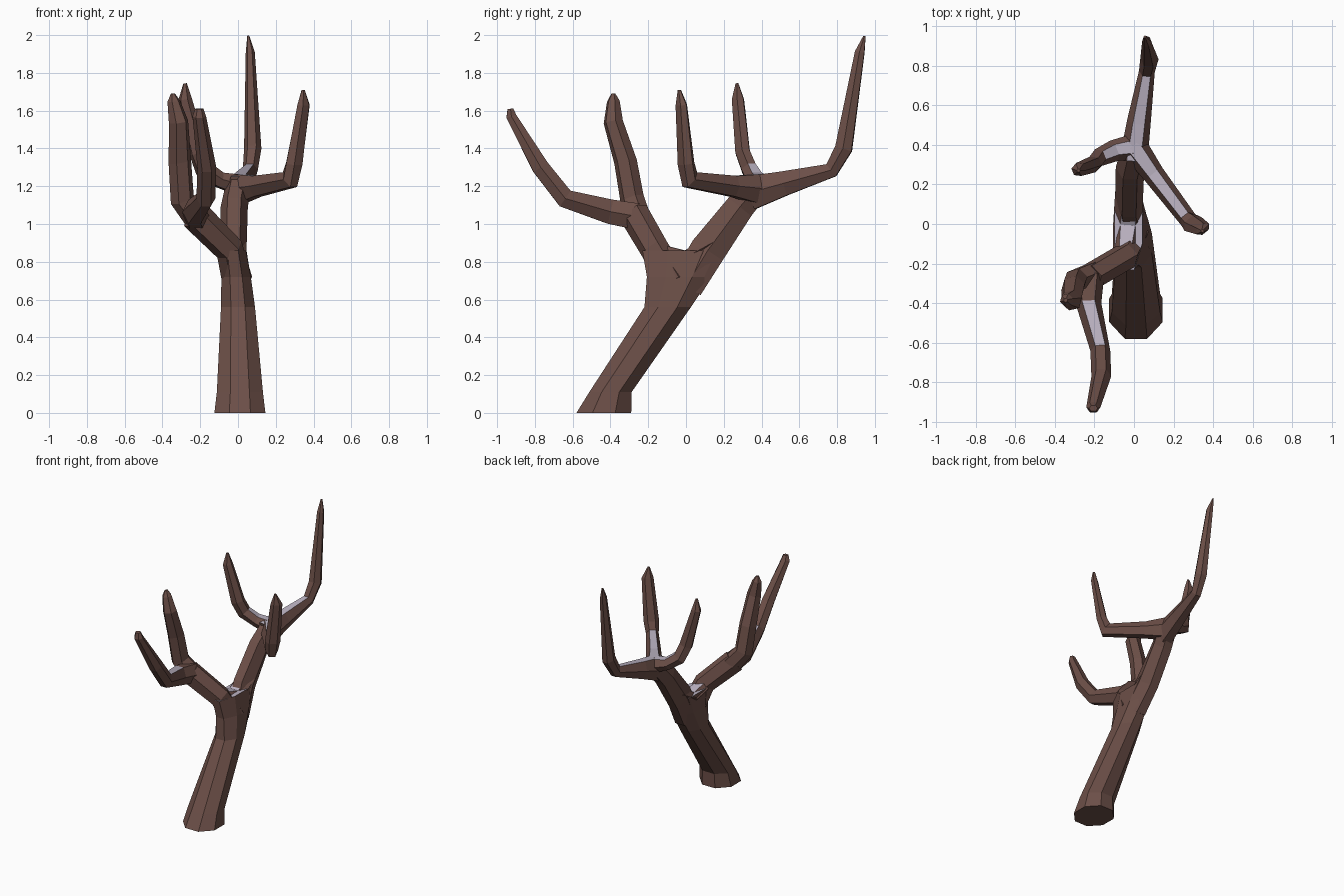
import bpy, bmesh, math
from mathutils import Vector


def material(name, rgb):
    m = bpy.data.materials.new(name)
    m.diffuse_color = (*rgb, 1)
    return m


MATS = [material("brown bark", (0.15, 0.078, 0.064)),
        material("pale snow", (0.50, 0.45, 0.54))]


def skin(name, rings, snow=lambda seg, side: False, snow_cap=False):
    """Join equal-sized rings of points into a closed flat-shaded tube."""
    bm = bmesh.new()
    vs = [[bm.verts.new(p) for p in r] for r in rings]
    n = len(vs[0])
    for i in range(len(vs) - 1):
        for k in range(n):
            j = (k + 1) % n
            f = bm.faces.new((vs[i][k], vs[i][j], vs[i + 1][j], vs[i + 1][k]))
            f.material_index = int(snow(i, k))
    bm.faces.new(vs[0][::-1])
    bm.faces.new(vs[-1]).material_index = int(snow_cap)
    bmesh.ops.recalc_face_normals(bm, faces=bm.faces[:])
    me = bpy.data.meshes.new(name)
    bm.to_mesh(me)
    bm.free()
    for m in MATS:
        me.materials.append(m)
    ob = bpy.data.objects.new(name, me)
    bpy.context.collection.objects.link(ob)
    return ob


def limb(name, path, snow=()):
    """Six-sided limb with a flat top; path = (x, y, z, half width, half height)."""
    pts = [Vector(p[:3]) for p in path]
    head = pts[-1] - pts[0]
    side = Vector((head.y, -head.x, 0)).normalized()
    rings = []
    for i, p in enumerate(pts):
        t = Vector()
        if i > 0:
            t += (p - pts[i - 1]).normalized()
        if i < len(pts) - 1:
            t += (pts[i + 1] - p).normalized()
        up = side.cross(t).normalized()
        w, h = path[i][3], path[i][4] / math.sin(math.pi / 3)
        rings.append([p + side * w * math.cos(k * math.pi / 3)
                      + up * h * math.sin(k * math.pi / 3) for k in range(6)])
    return skin(name, rings, lambda s, k: k == 1 and s in snow)


# Leaning trunk: eight-sided level rings (x, y, z, half x, half y)
c = 1 / math.cos(math.pi / 8)
trunk = [(0.01, -0.435, 0, 0.135, 0.145), (0.01, -0.40, 0.11, 0.122, 0.112),
         (0, -0.097, 0.56, 0.09, 0.123), (-0.01, -0.037, 0.72, 0.078, 0.170),
         (-0.028, -0.006, 0.86, 0.07, 0.225)]
skin("trunk", [[(x + rx * c * math.cos((k + .5) * math.pi / 4),
                 y + ry * c * math.sin((k + .5) * math.pi / 4), z)
                for k in range(8)] for x, y, z, rx, ry in trunk], snow_cap=True)

# Snowy saddle in the fork
limb("fork_saddle", [(-0.045, -0.13, 0.85, 0.06, 0.04), (-0.03, 0.0, 0.82, 0.075, 0.04),
                     (-0.025, 0.16, 0.91, 0.07, 0.04)], snow=(0, 1))

# Front bough and its two branches
limb("front_bough", [(0, -0.06, 0.68, 0.07, 0.08), (-0.045, -0.165, 0.865, 0.07, 0.07),
                     (-0.225, -0.27, 1.045, 0.07, 0.075)])
limb("front_upright_branch",
     [(-0.21, -0.25, 1.02, 0.06, 0.065), (-0.295, -0.285, 1.13, 0.06, 0.06),
      (-0.308, -0.32, 1.33, 0.06, 0.055), (-0.315, -0.385, 1.54, 0.055, 0.045),
      (-0.34, -0.385, 1.65, 0.035, 0.03), (-0.345, -0.385, 1.69, 0.01, 0.01)])
limb("front_reaching_branch",
     [(-0.22, -0.26, 1.04, 0.07, 0.07), (-0.23, -0.40, 1.065, 0.065, 0.065),
      (-0.17, -0.64, 1.135, 0.05, 0.05), (-0.165, -0.77, 1.30, 0.05, 0.045),
      (-0.205, -0.925, 1.57, 0.036, 0.027), (-0.205, -0.93, 1.61, 0.022, 0.015)], snow=(1,))

# Rear bough and its three branches
limb("rear_bough", [(0, 0, 0.67, 0.075, 0.09), (-0.025, 0.115, 0.86, 0.07, 0.095),
                    (-0.02, 0.285, 1.09, 0.072, 0.077), (0, 0.37, 1.19, 0.07, 0.07)])
limb("right_branch",
     [(0, 0.39, 1.185, 0.07, 0.08), (0.10, 0.25, 1.20, 0.055, 0.055),
      (0.275, 0.02, 1.235, 0.045, 0.05), (0.298, 0.0, 1.32, 0.055, 0.035),
      (0.347, -0.025, 1.63, 0.042, 0.022), (0.345, -0.035, 1.71, 0.008, 0.008)], snow=(0, 1))
limb("left_branch",
     [(0.02, 0.39, 1.205, 0.07, 0.055), (-0.10, 0.37, 1.235, 0.055, 0.04),
      (-0.18, 0.335, 1.29, 0.045, 0.045), (-0.21, 0.30, 1.38, 0.042, 0.045),
      (-0.28, 0.275, 1.66, 0.035, 0.032), (-0.28, 0.27, 1.745, 0.008, 0.008)], snow=(0, 1))
limb("rear_branch",
     [(0, 0.34, 1.165, 0.07, 0.09), (0.025, 0.52, 1.215, 0.06, 0.065),
      (0.065, 0.77, 1.285, 0.04, 0.04), (0.078, 0.835, 1.40, 0.046, 0.045),
      (0.065, 0.92, 1.91, 0.024, 0.025), (0.055, 0.945, 1.995, 0.006, 0.006)], snow=(0, 1))
